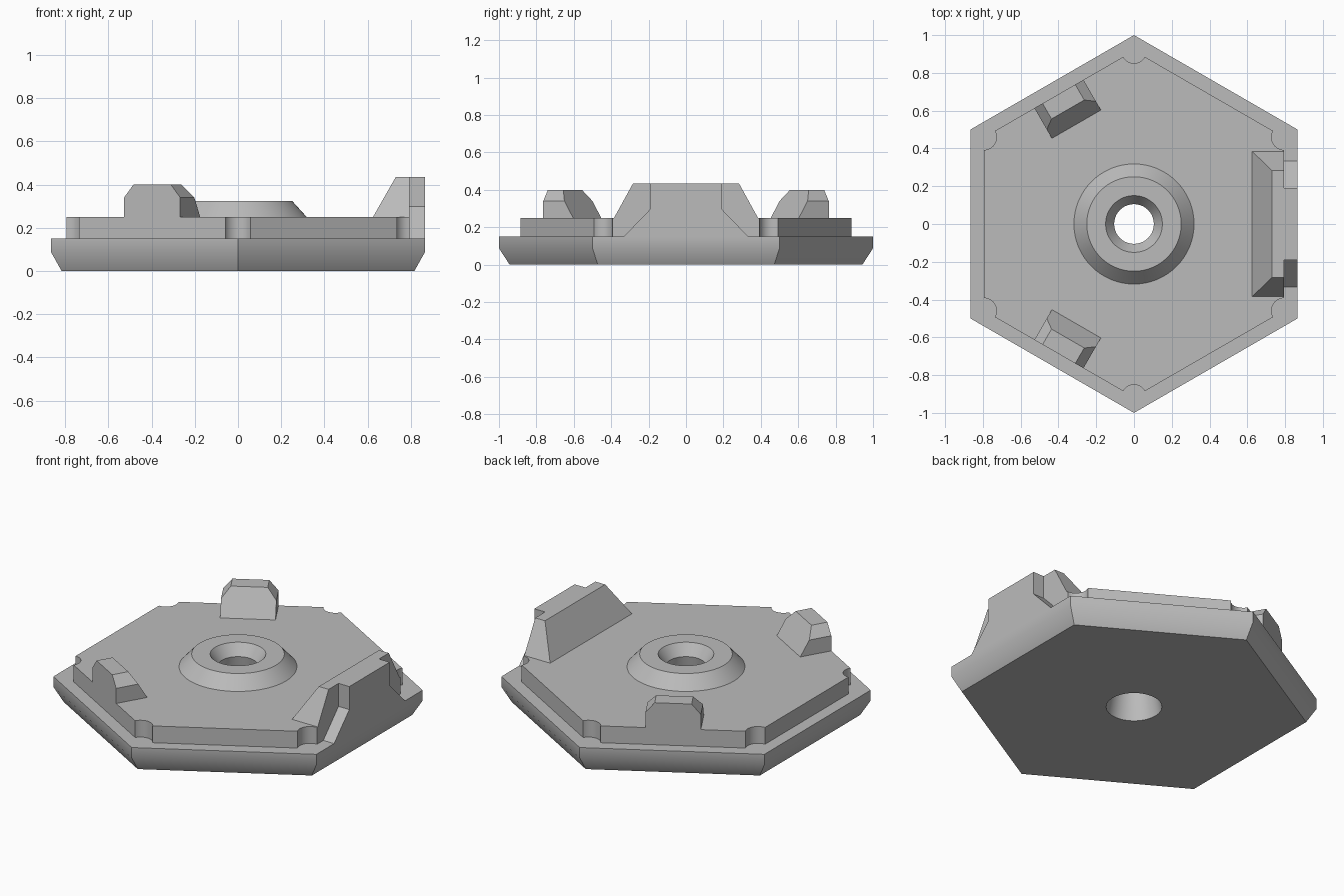
import bpy, bmesh
from math import cos, sin, pi, radians
from mathutils import Matrix

cube = bpy.data.objects.get("Cube")
if cube:
    bpy.data.objects.remove(cube, do_unlink=True)

grey = bpy.data.materials.new("plain_grey")
grey.use_nodes = True
grey.diffuse_color = (0.5, 0.5, 0.5, 1)
grey.node_tree.nodes["Principled BSDF"].inputs["Base Color"].default_value = (0.5, 0.5, 0.5, 1)


def loft(name, rings, turn=0.0):
    """Skin a stack of equal rings, cap both ends, turn about z."""
    bm = bmesh.new()
    rows = [[bm.verts.new(p) for p in ring] for ring in rings]
    n = len(rows[0])
    for a, b in zip(rows, rows[1:]):
        for i in range(n):
            j = (i + 1) % n
            bm.faces.new((a[i], a[j], b[j], b[i]))
    bm.faces.new(rows[0][::-1])
    bm.faces.new(rows[-1])
    bmesh.ops.recalc_face_normals(bm, faces=bm.faces)
    bm.transform(Matrix.Rotation(turn, 4, 'Z'))
    mesh = bpy.data.meshes.new(name)
    bm.to_mesh(mesh)
    bm.free()
    mesh.materials.append(grey)
    obj = bpy.data.objects.new(name, mesh)
    bpy.context.collection.objects.link(obj)
    return obj


def turned(name, profile, sides, x=0.0, y=0.0):
    """Round or polygonal solid from (radius, z) pairs, first corner on +y."""
    return loft(name, [[(x + r * sin(2 * pi * i / sides), y + r * cos(2 * pi * i / sides), z)
                        for i in range(sides)] for r, z in profile])


def edge_block(name, half, inner, outer, turn):
    """Block at a plate edge: mirrored (width, z) outline, depth given by rules of z."""
    outline = [(w, z) for w, z in half] + [(-w, z) for w, z in reversed(half)]
    return loft(name, [[(depth(z), w, z) for w, z in outline] for depth in (inner, outer)], turn)


def cut(obj, cutter):
    mod = obj.modifiers.new("cut", 'BOOLEAN')
    mod.operation = 'DIFFERENCE'
    mod.solver = 'EXACT'
    mod.object = cutter
    bpy.context.view_layer.objects.active = obj
    bpy.ops.object.modifier_apply(modifier=mod.name)


APOTHEM = 0.795
CORNER = APOTHEM / cos(pi / 6)

# Hexagonal base with a chamfered underside, raised plate and centre collar
base = turned("base", [(0.943, 0), (1, 0.088), (1, 0.15)], 6)
plate = turned("raised_plate", [(CORNER, 0.15), (CORNER, 0.25)], 6)
collar = turned("centre_collar", [(0.318, 0.25), (0.25, 0.325)], 64)

# Round notches at the plate corners
for k in range(6):
    a = k * pi / 3
    notch = turned("notch_cutter", [(0.067, 0.1), (0.067, 0.3)], 32,
                   CORNER * sin(a), CORNER * cos(a))
    cut(plate, notch)
    bpy.data.objects.remove(notch, do_unlink=True)

# Flared bore through the middle
bore = turned("bore_cutter", [(0.159, -0.05), (0.105, 0.26), (0.185, 0.375)], 64)
for part in (base, plate, collar):
    cut(part, bore)
bpy.data.objects.remove(bore, do_unlink=True)

parts = [base, plate, collar]

# Two small tabs with sloped inner faces and clipped top corners
for name, angle in (("back_tab", 120), ("front_tab", 240)):
    parts.append(edge_block(name, [(0.15, 0.25), (0.15, 0.34), (0.10, 0.40)],
                            lambda z: 0.61 + 0.6 * (z - 0.25), lambda z: APOTHEM,
                            radians(angle)))

# Large side wall and the narrower buttress behind it, flush with the base
parts.append(edge_block("side_wall", [(0.385, 0.25), (0.283, 0.435)],
                        lambda z: 0.625 + 0.57 * (z - 0.25), lambda z: APOTHEM, 0))
parts.append(edge_block("side_buttress", [(0.333, 0.15), (0.19, 0.298), (0.19, 0.435)],
                        lambda z: APOTHEM, lambda z: cos(pi / 6), 0))

# Smooth the round walls and the base chamfer, keep real edges sharp
bpy.ops.object.select_all(action='DESELECT')
for part in parts:
    part.select_set(True)
bpy.context.view_layer.objects.active = base
bpy.ops.object.shade_smooth_by_angle(angle=radians(35))
